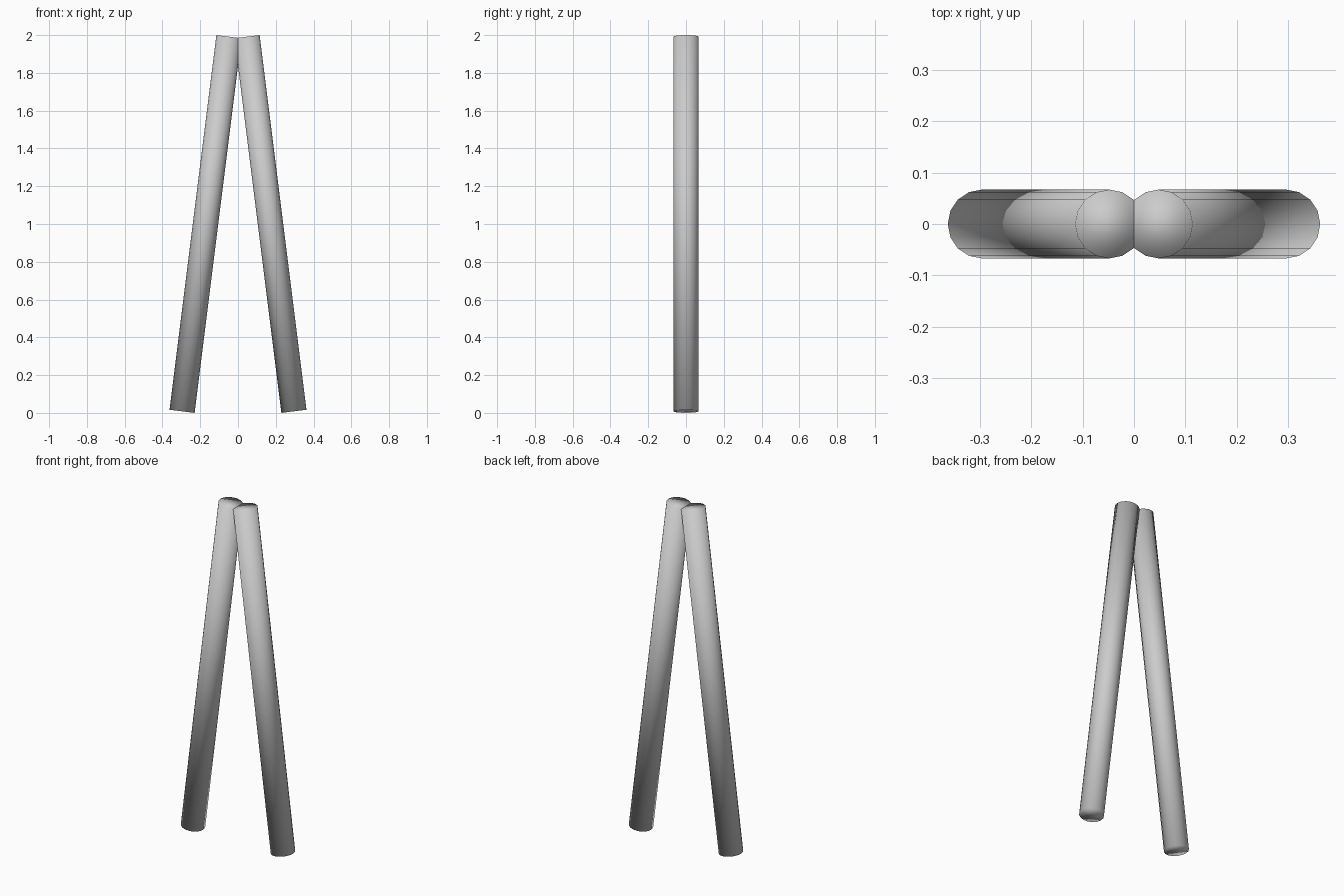
import bpy
from mathutils import Vector

if "Cube" in bpy.data.objects:
    bpy.data.objects.remove(bpy.data.objects["Cube"])

RADIUS = 0.067
SIDES = 16


def rod(name, bottom, top):
    """Round rod running between two points, smooth shaded including its caps."""
    bottom, top = Vector(bottom), Vector(top)
    axis = top - bottom
    bpy.ops.mesh.primitive_cylinder_add(
        vertices=SIDES, radius=RADIUS, depth=axis.length,
        location=(bottom + top) / 2,
        rotation=(0, Vector((0, 0, 1)).rotation_difference(axis).to_euler().y, 0))
    bpy.context.object.name = name
    bpy.ops.object.shade_smooth()


# Two leaning rods that meet and overlap at the top
for side, label in ((-1, "left_rod"), (1, "right_rod")):
    rod(label, (side * 0.296, 0, 0.0083), (side * 0.048, 0, 1.9917))
